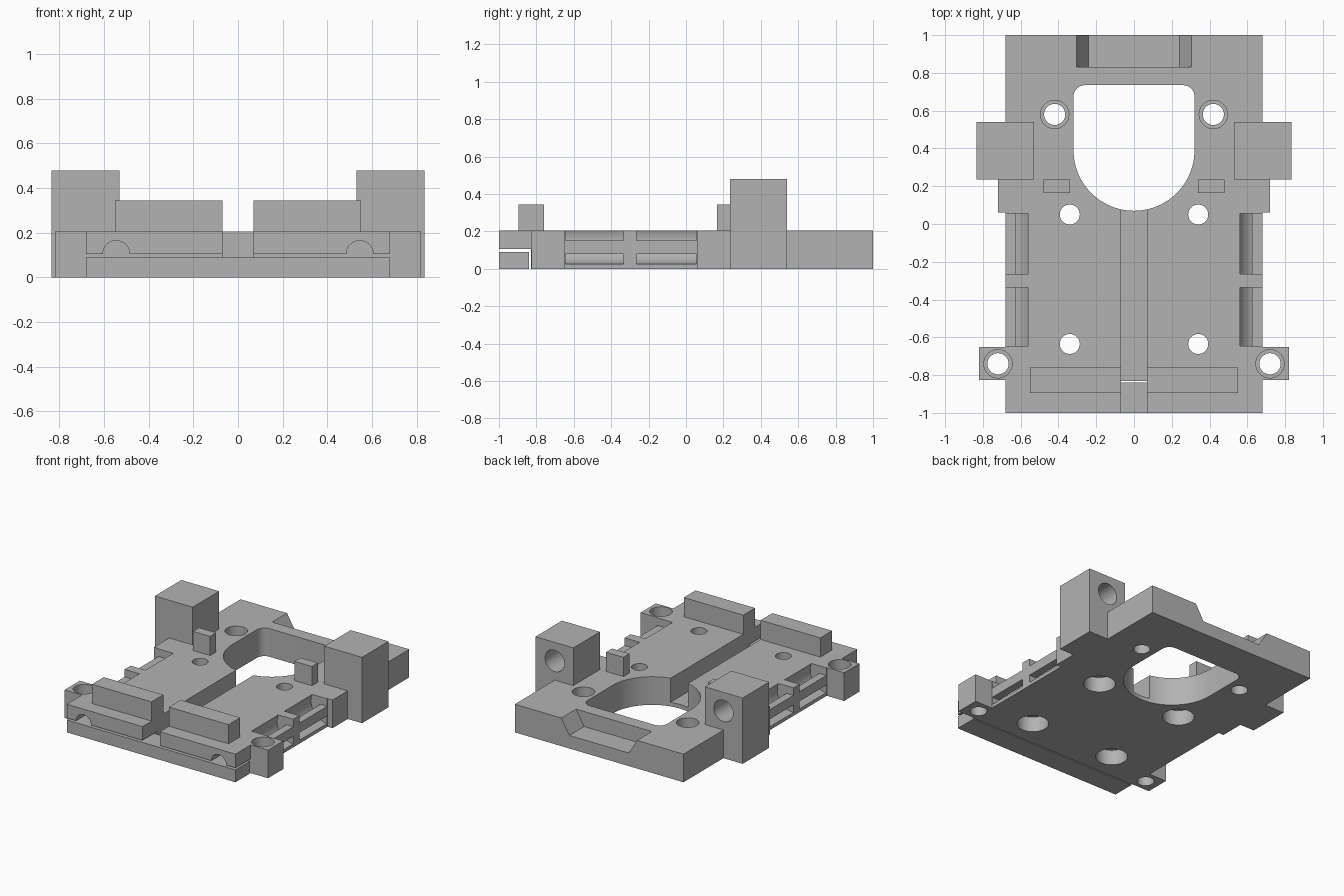
import bpy, math

if "Cube" in bpy.data.objects:
    bpy.data.objects.remove(bpy.data.objects["Cube"], do_unlink=True)

grey = bpy.data.materials.new("plain_grey")
grey.use_nodes = True
COLOUR = (0.45, 0.45, 0.45, 1)
grey.diffuse_color = COLOUR
grey.node_tree.nodes["Principled BSDF"].inputs["Base Color"].default_value = COLOUR


def prism(name, points, low, high, axis="z"):
    """Extrude an outline along one axis (y outlines are given as x, z)."""
    place = {"z": lambda a, b, c: (a, b, c), "y": lambda a, b, c: (a, c, b)}[axis]
    n = len(points)
    verts = [place(a, b, c) for c in (low, high) for a, b in points]
    faces = [list(range(n))[::-1], list(range(n, 2 * n))]
    faces += [[i, (i + 1) % n, (i + 1) % n + n, i + n] for i in range(n)]
    area = sum(points[i - 1][0] * points[i][1] - points[i][0] * points[i - 1][1]
               for i in range(n))
    if (area < 0) != (axis == "y"):
        faces = [f[::-1] for f in faces]
    mesh = bpy.data.meshes.new(name)
    mesh.from_pydata(verts, [], faces)
    mesh.materials.append(grey)
    obj = bpy.data.objects.new(name, mesh)
    bpy.context.collection.objects.link(obj)
    return obj


def box(name, x, y, z):
    return prism(name, [(x[0], y[0]), (x[1], y[0]), (x[1], y[1]), (x[0], y[1])], *z)


def arc(cx, cy, r, start=0, end=360, steps=48):
    count = steps if end - start == 360 else steps + 1
    angles = [math.radians(start + (end - start) * i / steps) for i in range(count)]
    return [(cx + r * math.cos(a), cy + r * math.sin(a)) for a in angles]


def cut(target, cutter):
    mod = target.modifiers.new("cut", "BOOLEAN")
    mod.operation, mod.solver, mod.object = "DIFFERENCE", "EXACT", cutter
    bpy.context.view_layer.objects.active = target
    bpy.ops.object.modifier_apply(modifier=mod.name)
    bpy.data.objects.remove(cutter, do_unlink=True)


def span(s, a, b):
    """Range mirrored to the given side."""
    return sorted((s * a, s * b))


TOP = 0.205

# Plate outline with tower footings, ears and corner lugs
half = [(0.68, -1), (0.68, -0.825), (0.82, -0.825), (0.82, -0.65), (0.68, -0.65),
        (0.68, 0.06), (0.72, 0.06), (0.72, 0.235), (0.835, 0.235), (0.835, 0.54),
        (0.68, 0.54), (0.68, 1)]
plate = prism("base_plate", half + [(-x, y) for x, y in reversed(half)], 0, TOP)

# Large opening: round at the front, rounded corners at the back
opening = (arc(0, 0.39, 0.32, 180, 360) + arc(0.26, 0.675, 0.06, 0, 90, 10)
           + arc(-0.26, 0.675, 0.06, 90, 180, 10))
cut(plate, prism("opening_cutter", opening, -0.1, 0.4))

# Undercut below the front lip, central channel, bevelled rear notch
cut(plate, box("lip_cutter", (-0.9, 0.9), (-1.2, -0.83), (-0.1, 0.105)))
cut(plate, box("channel_cutter", (-0.07, 0.07), (-1.2, 0.2), (0.03, 0.4)))
notch = [(-0.24, 0.095), (0.24, 0.095), (0.305, TOP), (0.305, 0.3),
         (-0.305, 0.3), (-0.305, TOP)]
cut(plate, prism("notch_cutter", notch, 0.83, 1.1, "y"))

for s in (-1, 1):
    # Outer screw holes, recessed from above
    for x, y in ((0.42, 0.58), (0.72, -0.74)):
        cut(plate, prism("hole_cutter", arc(s * x, y, 0.056), -0.1, 0.4))
        cut(plate, prism("recess_cutter", arc(s * x, y, 0.075), 0.12, 0.4))
    # Inner screw holes, recessed from below
    for y in (0.05, -0.635):
        cut(plate, prism("hole_cutter", arc(s * 0.34, y, 0.053), -0.1, 0.4))
        cut(plate, prism("recess_cutter", arc(s * 0.34, y, 0.105), -0.1, 0.11))
    # Half-round holes in the front lip
    cut(plate, prism("lip_hole_cutter", arc(s * 0.545, 0.105, 0.06), -1.1, -0.83, "y"))
    # Curved strap slots, each with a bar across it
    for y in ((-0.645, -0.335), (-0.265, 0.055)):
        cut(plate, prism("slot_cutter", arc(s * 0.68, 0.155, 0.13), *y, "y"))
        box("strap_bar", span(s, 0.625, 0.68), y, (0.08, 0.15))

    # Towers with a blind round hole in the back
    tower = box("tower", span(s, 0.53, 0.835), (0.235, 0.54), (TOP, 0.48))
    cut(tower, prism("tower_hole_cutter", arc(s * 0.68, 0.345, 0.078), 0.34, 0.6, "y"))
    # Small posts and front ribs
    box("small_post", span(s, 0.34, 0.48), (0.165, 0.235), (TOP, 0.345))
    box("front_rib", span(s, 0.07, 0.55), (-0.895, -0.76), (TOP, 0.345))

# Loose bar under the front lip
box("front_bar", (-0.68, 0.68), (-1, -0.84), (0, 0.09))

# Smooth the round walls, keep edges sharp
for obj in bpy.context.scene.objects:
    if obj.type == "MESH":
        bpy.ops.object.select_all(action="DESELECT")
        obj.select_set(True)
        bpy.context.view_layer.objects.active = obj
        bpy.ops.object.shade_smooth_by_angle(angle=math.radians(30))
